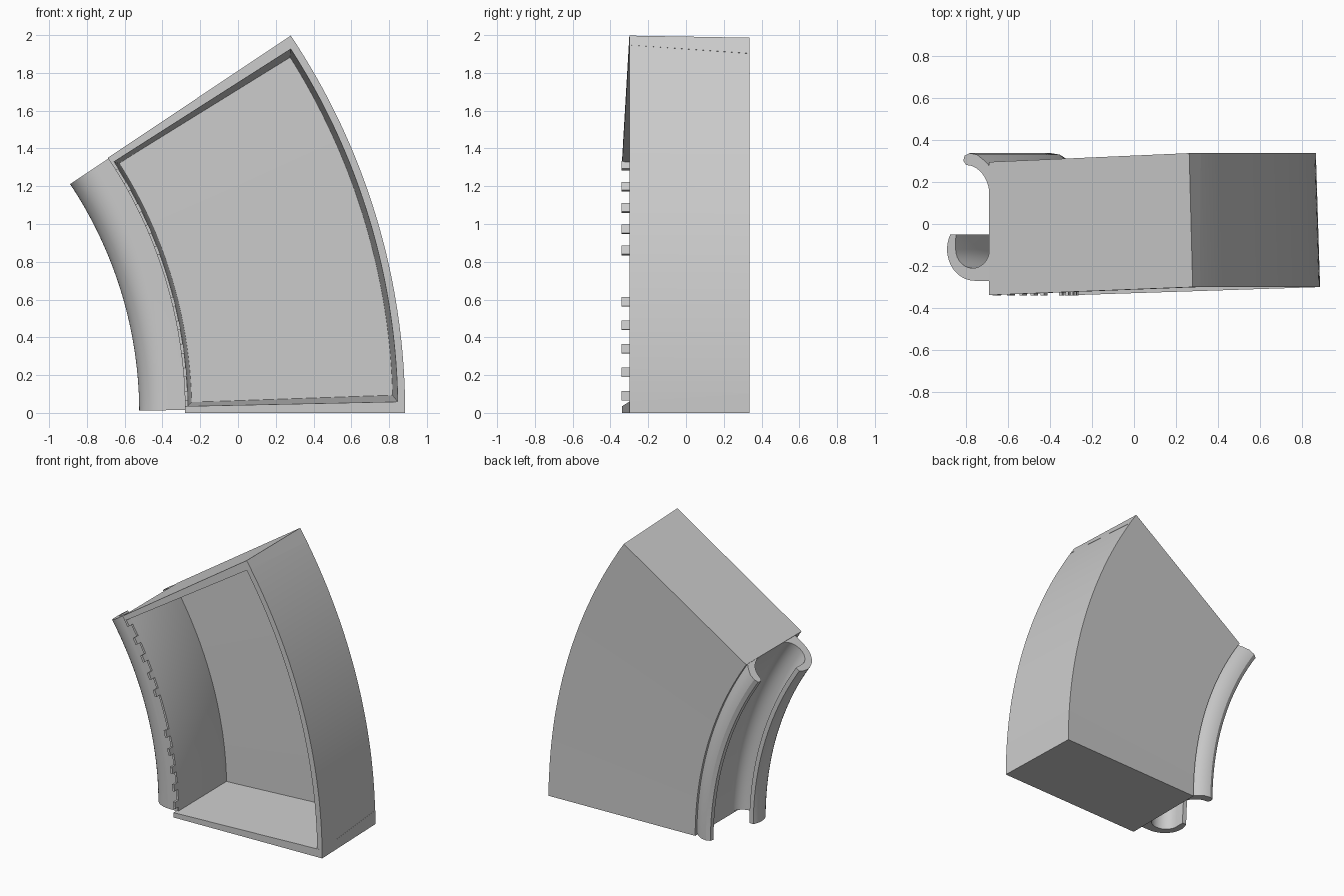
import bpy, bmesh, math
from mathutils import Vector

cube = bpy.data.objects.get("Cube")
if cube:
    bpy.data.objects.remove(cube)

CENTRE_X = -2.71              # axis of the bend
BEND = math.radians(33.75)
IN, OUT = 2.43, 3.595         # radii of the box walls

grey = bpy.data.materials.new("plain grey")
grey.use_nodes = True
grey.diffuse_color = (0.6, 0.6, 0.6, 1)
grey.node_tree.nodes["Principled BSDF"].inputs["Base Color"].default_value = (0.6, 0.6, 0.6, 1)


def place(r, y, a, t=0):
    """Point at radius r and angle a, moved t along the bend direction."""
    return Vector((CENTRE_X + r * math.cos(a) - t * math.sin(a), y,
                   r * math.sin(a) + t * math.cos(a)))


def loft(name, rings):
    """Solid skinned through rings of points, capped at both ends."""
    bm = bmesh.new()
    loops = [[bm.verts.new(p) for p in ring] for ring in rings]
    n = len(loops[0])
    for a, b in zip(loops, loops[1:]):
        for i in range(n):
            j = (i + 1) % n
            bm.faces.new((a[i], a[j], b[j], b[i]))
    bm.faces.new(loops[0])
    bm.faces.new(loops[-1][::-1])
    bmesh.ops.recalc_face_normals(bm, faces=bm.faces)
    mesh = bpy.data.meshes.new(name)
    bm.to_mesh(mesh)
    bm.free()
    mesh.materials.append(grey)
    obj = bpy.data.objects.new(name, mesh)
    bpy.context.collection.objects.link(obj)
    bpy.ops.object.select_all(action='DESELECT')
    obj.select_set(True)
    bpy.context.view_layer.objects.active = obj
    bpy.ops.object.shade_smooth_by_angle(angle=math.radians(30))
    return obj


def sweep(name, section, start=0.004, end=BEND - 0.002, steps=40):
    """Sweep a radius/depth section around the bend."""
    angles = [start + (end - start) * i / steps for i in range(steps + 1)]
    loft(name, [[place(r, y, a) for r, y in section] for a in angles])


def arc(cr, cy, rx, ry, a0, a1, n=14):
    """Elliptical arc in the section plane, angles in degrees."""
    angles = [math.radians(a0 + (a1 - a0) * i / n) for i in range(n + 1)]
    return [(cr + rx * math.cos(a), cy + ry * math.sin(a)) for a in angles]


# Curved box walls, open at the front
sweep("outer_wall", [(3.556, -0.30), (OUT, -0.30), (3.575, 0.337), (3.53, 0.26)])
sweep("back_panel", [(IN, 0.295), (3.575, 0.337), (3.53, 0.26), (2.465, 0.22)])
sweep("inner_wall", [(IN, -0.30), (2.445, -0.30), (2.465, 0.22), (IN, 0.295)])

# End plates, thicker toward the outer back corner
corners = [(IN, -0.338), (OUT, -0.30), (3.575, 0.337), (IN, 0.295)]
thickness = [0.035, 0.06, 0.1, 0.06]
for name, angle, side in (("bottom_plate", 0, 1), ("top_plate", BEND, -1)):
    outer = [place(r, y, angle) for r, y in corners]
    inner = [place(r, y, angle, side * t) for (r, y), t in zip(corners, thickness)]
    loft(name, [outer, inner])

# Deep front channel hook along the inner curve
bowl = arc(2.333, -0.12, 0.097, 0.09, 180, 360)
shell = arc(2.345, -0.12, 0.158, 0.15, 270, 152)
sweep("front_channel", [(2.237, -0.05)] + bowl + [(2.44, -0.12), (2.44, -0.27)] + shell, 0.006)

# Small flared back lip
flare = arc(2.297, 0.13, 0.133, 0.15, 0, 90)
tip = [(2.28, 0.30), (2.287, 0.325), (2.315, 0.337), (2.357, 0.33), (2.40, 0.302), (IN, 0.275)]
sweep("back_lip", flare + tip + [(2.44, 0.27), (2.44, 0.13)], 0.006)

# Two groups of locating teeth on the inner wall's front edge
for group, first in enumerate((0.09, 0.857)):
    for i in range(5):
        a = math.asin((first + i * (0.124 - 0.012 * group)) / IN)
        section = [(IN, -0.341), (2.447, -0.341), (2.447, -0.295), (IN, -0.295)]
        sweep(f"tooth_{group * 5 + i + 1}", section, a - 0.01, a + 0.01, 1)
